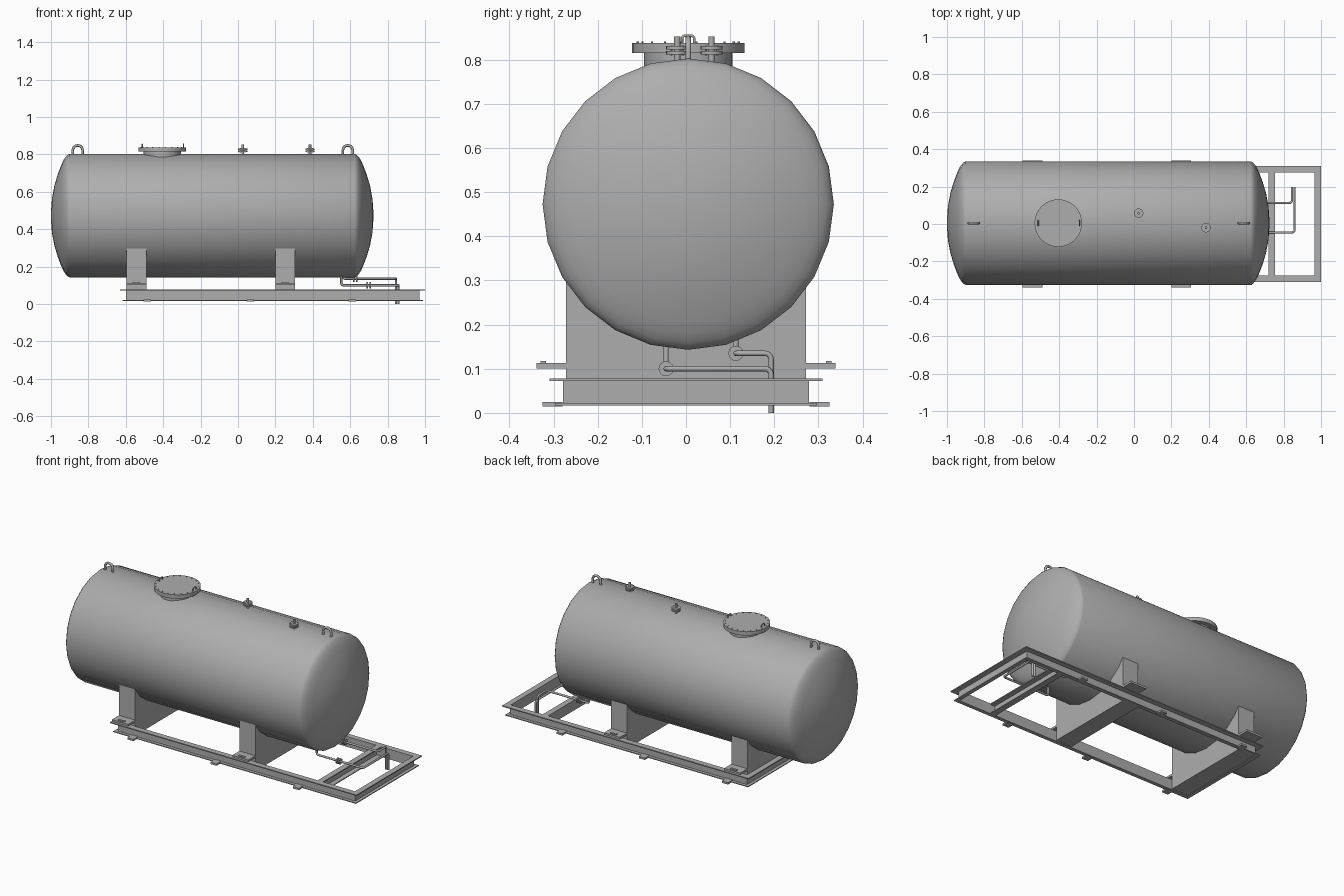
import bpy, bmesh, math
from mathutils import Vector, Matrix

if "Cube" in bpy.data.objects:
    bpy.data.objects.remove(bpy.data.objects["Cube"])

YC, ZC, R = 0.005, 0.473, 0.33      # tank axis and radius

grey = bpy.data.materials.new("dark_grey")
grey.diffuse_color = (0.42, 0.42, 0.42, 1)
grey.use_nodes = True
grey.node_tree.nodes["Principled BSDF"].inputs["Base Color"].default_value = grey.diffuse_color


def shade(ob, angle):
    bpy.ops.object.select_all(action='DESELECT')
    ob.select_set(True)
    bpy.context.view_layer.objects.active = ob
    bpy.ops.object.shade_smooth_by_angle(angle=math.radians(angle))


def finish(name, bm, smooth=None):
    bmesh.ops.recalc_face_normals(bm, faces=bm.faces)
    me = bpy.data.meshes.new(name)
    bm.to_mesh(me)
    bm.free()
    me.materials.append(grey)
    ob = bpy.data.objects.new(name, me)
    bpy.context.collection.objects.link(ob)
    if smooth:
        shade(ob, smooth)
    return ob


def box(name, x0, x1, y0, y1, z0, z1):
    bm = bmesh.new()
    bmesh.ops.create_cube(bm, size=1)
    for v in bm.verts:
        v.co = Vector(((x0 + x1) / 2 + v.co.x * (x1 - x0),
                       (y0 + y1) / 2 + v.co.y * (y1 - y0),
                       (z0 + z1) / 2 + v.co.z * (z1 - z0)))
    return finish(name, bm)


def loft(name, rings, smooth=None, closed=False):
    """Skin a row of equal point loops; open rows get end caps."""
    bm = bmesh.new()
    rings = [[bm.verts.new(p) for p in ring] for ring in rings]
    n = len(rings[0])
    for a, b in zip(rings, rings[1:] + rings[:1] if closed else rings[1:]):
        for i in range(n):
            bm.faces.new((a[i], a[(i + 1) % n], b[(i + 1) % n], b[i]))
    if not closed:
        bm.faces.new(rings[0])
        bm.faces.new(rings[-1])
    return finish(name, bm, smooth)


def lathe(name, profile, n, loc=(0, 0, 0), along_x=False, smooth=35):
    """Revolve (radius, height) points about z, or about x."""
    m = Matrix.Translation(loc)
    if along_x:
        m = m @ Matrix.Rotation(math.pi / 2, 4, 'Y')
    turns = [i * math.tau / n for i in range(n)]
    return loft(name, [[m @ Vector((r * math.cos(a), r * math.sin(a), h)) for a in turns]
                       for r, h in profile], smooth)


def disc(name, r, z0, z1, n, x, y):
    return lathe(name, [(r, z0), (r, z1)], n, (x, y, 0))


def pipe(name, pts, r, bend):
    """Round tube through the points with filleted corners."""
    pts = [Vector(p) for p in pts]
    path = [pts[0]]
    for a, b, c in zip(pts, pts[1:], pts[2:]):
        p, q = b + (a - b).normalized() * bend, b + (c - b).normalized() * bend
        centre = p + q - b
        for k in range(6):
            t = k / 5 * math.pi / 2
            path.append(centre + (p - centre) * math.cos(t) + (q - centre) * math.sin(t))
    path.append(pts[-1])
    cu = bpy.data.curves.new(name, 'CURVE')
    cu.dimensions = '3D'
    cu.bevel_depth, cu.bevel_resolution, cu.use_fill_caps = r, 3, True
    cu.materials.append(grey)
    sp = cu.splines.new('POLY')
    sp.points.add(len(path) - 1)
    for s, p in zip(sp.points, path):
        s.co = (*p, 1)
    ob = bpy.data.objects.new(name, cu)
    bpy.context.collection.objects.link(ob)
    bpy.ops.object.select_all(action='DESELECT')
    ob.select_set(True)
    bpy.context.view_layer.objects.active = ob
    bpy.ops.object.convert(target='MESH')
    shade(bpy.context.object, 40)


# Tank with dished ends
end = [(0.02, 0), (0.09, 0.005), (0.16, 0.018), (0.22, 0.036), (0.265, 0.053),
       (0.295, 0.066), (0.313, 0.078), (0.324, 0.088), (R, 0.1)]
lathe("tank", [(r, -1 + d) for r, d in end] + [(r, 0.724 - d) for r, d in reversed(end)],
      24, (0, YC, ZC), along_x=True, smooth=40)

# Skid frame: channel section swept round a rectangle, open to the outside
channel = [(0, 0.017), (0.022, 0.017), (0.022, 0.022), (0.004, 0.022),
           (0.004, 0.072), (0.034, 0.072), (0.034, 0.078), (0, 0.078)]
loft("skid_frame", [[(0.185 + sx * (0.781 + o), sy * (0.275 + o), z) for o, z in channel]
                    for sx, sy in ((-1, -1), (1, -1), (1, 1), (-1, 1))], closed=True)

# Cross member
for part, x0, x1, z0, z1 in (("web", 0.72, 0.725, 0.022, 0.072),
                             ("top", 0.72, 0.755, 0.072, 0.078),
                             ("bottom", 0.72, 0.755, 0.017, 0.022)):
    box("cross_member_" + part, x0, x1, -0.275, 0.275, z0, z1)

# Tie-down clips under the frame
for x in (-0.485, 0.065, 0.61):
    for s in (-1, 1):
        box("frame_clip", x - 0.02, x + 0.02, *sorted((s * 0.28, s * 0.325)), 0.014, 0.025)

# Saddles curved to the tank, reaching down into the frame, with foot plates
HALF = 0.272
a0 = math.asin(HALF / 0.323)
arc = [(0.323 * math.sin(a), ZC - 0.323 * math.cos(a))
       for a in (a0 - a0 * k / 5 for k in range(11))]
outline = [(-HALF, 0.02), (HALF, 0.02), (HALF, 0.296)] + arc[1:-1] + [(-HALF, 0.296)]
for x0, x1 in ((-0.597, -0.49), (0.2, 0.305)):
    loft("saddle", [[(x, y, z) for y, z in outline] for x in (x0, x1)])
    for s in (-1, 1):
        box("saddle_foot", x0, x1, *sorted((s * 0.268, s * 0.339)), 0.101, 0.113)
        xm = (x0 + x1) / 2
        box("foot_lock", xm - 0.02, xm + 0.02, *sorted((s * 0.317, s * 0.33)), 0.11, 0.118)

# Manhole
MX = -0.405
disc("manhole_neck", 0.1, 0.74, 0.82, 32, MX, YC)
disc("manhole_flange", 0.127, 0.815, 0.838, 32, MX, YC)
for k in range(20):
    a = (k + 0.5) * math.tau / 20
    disc("manhole_bolt", 0.003, 0.835, 0.841, 6, MX + 0.116 * math.cos(a), YC + 0.116 * math.sin(a))
for x in (MX - 0.107, MX + 0.113):
    pipe("manhole_handle", [(x, YC - 0.014, 0.835), (x, YC - 0.014, 0.855),
                            (x, YC + 0.014, 0.855), (x, YC + 0.014, 0.835)], 0.003, 0.008)

# Lifting lugs
for x in (-0.857, 0.587):
    pipe("lifting_lug", [(x - 0.026, YC, 0.78), (x - 0.026, YC, 0.848),
                         (x + 0.026, YC, 0.848), (x + 0.026, YC, 0.78)], 0.007, 0.0255)

# Top nozzles
for x, y in ((0.025, 0.058), (0.385, -0.02)):
    disc("nozzle_pipe", 0.007, 0.77, 0.853, 12, x, y)
    for z in (0.812, 0.823):
        disc("nozzle_flange", 0.025, z, z + 0.008, 20, x, y)
    for k in range(4):
        a = (k + 0.5) * math.pi / 2
        disc("nozzle_bolt", 0.003, 0.81, 0.833, 6, x + 0.018 * math.cos(a), y + 0.018 * math.sin(a))

# Drain pipes with flange pairs
for y, z, x0, x1, fx in ((-0.045, 0.1, 0.552, 0.859, 0.7), (0.113, 0.135, 0.562, 0.845, 0.627)):
    pipe("drain_pipe", [(x0, y, 0.2), (x0, y, z), (x1, y, z), (x1, 0.193, z), (x1, 0.193, 0)],
         0.006, 0.014)
    for d in (-0.012, 0.004):
        lathe("drain_flange", [(0.017, 0), (0.017, 0.007)], 16, (fx + d, y, z), along_x=True)
